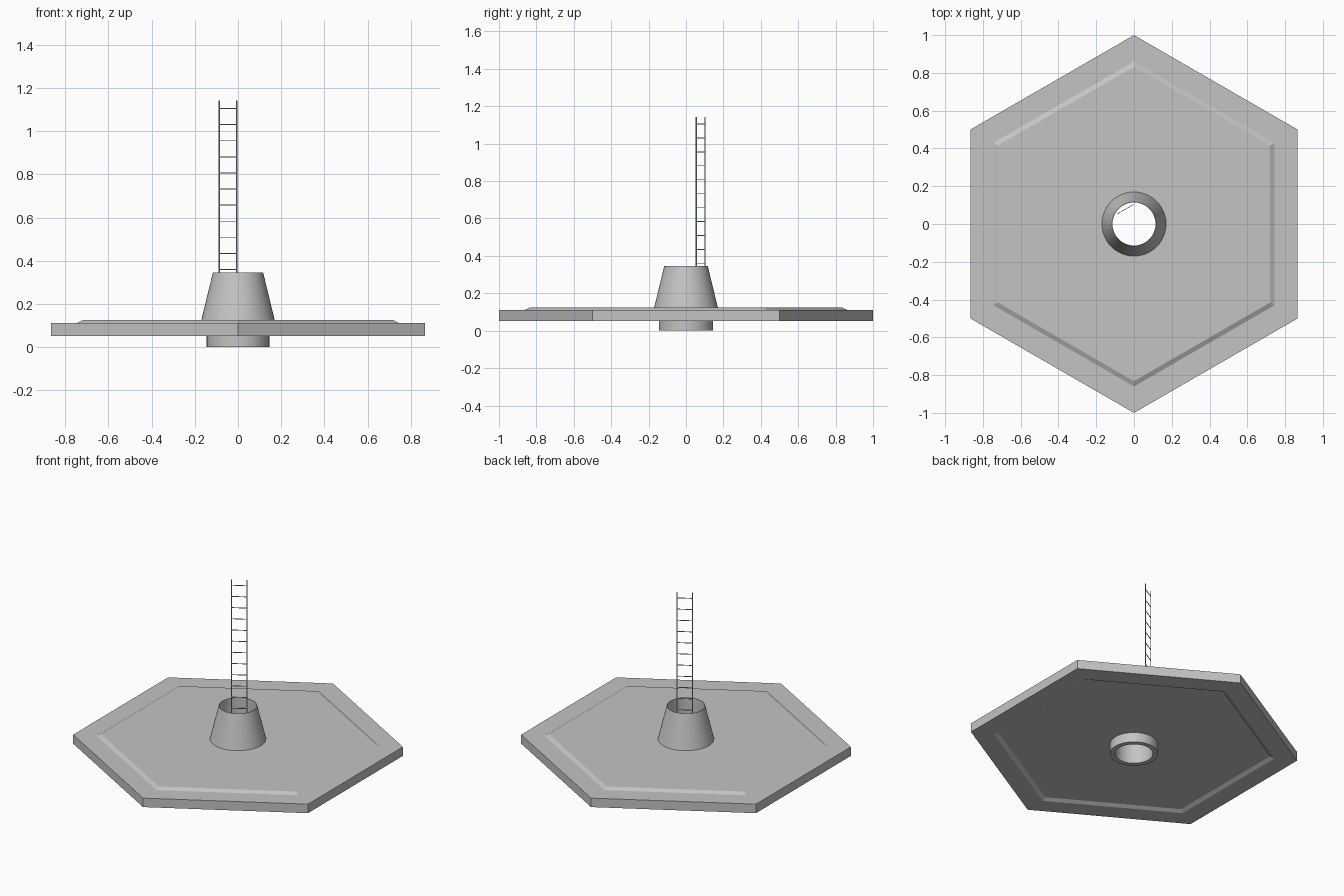
import bpy, bmesh, math
from mathutils import Vector, Matrix

if "Cube" in bpy.data.objects:
    bpy.data.objects.remove(bpy.data.objects["Cube"])

grey = bpy.data.materials.new("plain grey")
grey.diffuse_color = (0.55, 0.55, 0.55, 1)
grey.use_nodes = True
grey.node_tree.nodes["Principled BSDF"].inputs["Base Color"].default_value = grey.diffuse_color

SEG = 48


def hex_ring(r, z):
    # SEG points spread round a hexagon with corners on +y and -y
    pts = []
    for i in range(SEG):
        a = 2 * math.pi * i / SEG
        k = math.cos(math.pi / 6) / math.cos(a % (math.pi / 3) - math.pi / 6)
        pts.append((r * k * -math.sin(a), r * k * math.cos(a), z))
    return pts


def circle_ring(r, z):
    return [(-r * math.sin(2 * math.pi * i / SEG),
             r * math.cos(2 * math.pi * i / SEG), z) for i in range(SEG)]


def finish(name, bm, smooth=False):
    bmesh.ops.recalc_face_normals(bm, faces=bm.faces)
    me = bpy.data.meshes.new(name)
    bm.to_mesh(me)
    bm.free()
    me.materials.append(grey)
    ob = bpy.data.objects.new(name, me)
    bpy.context.collection.objects.link(ob)
    if smooth:
        bpy.context.view_layer.objects.active = ob
        ob.select_set(True)
        bpy.ops.object.shade_smooth_by_angle(angle=math.radians(30))
        ob.select_set(False)
    return ob


def loft(name, rings, smooth=False):
    # closed loop of rings joined by quads
    bm = bmesh.new()
    loops = [[bm.verts.new(p) for p in ring] for ring in rings]
    for a, b in zip(loops, loops[1:] + loops[:1]):
        for i in range(SEG):
            j = (i + 1) % SEG
            bm.faces.new((a[i], a[j], b[j], b[i]))
    return finish(name, bm, smooth)


# Hexagonal plate: raised panel on top, matching recess underneath
loft("hexagon_plate", [
    circle_ring(0.14, 0.125), hex_ring(0.832, 0.125), hex_ring(0.86, 0.112),
    hex_ring(1.0, 0.112), hex_ring(1.0, 0.052), hex_ring(0.86, 0.052),
    hex_ring(0.832, 0.065), circle_ring(0.14, 0.065)])

# Hollow funnel above the plate with a short collar below it
loft("funnel", [circle_ring(r, z) for r, z in (
    (0.114, 0.0), (0.145, 0.0), (0.145, 0.09), (0.17, 0.125),
    (0.116, 0.347), (0.114, 0.347))], True)

# Thin ladder standing in the opening
left, right = Vector((-0.086, 0.055, 0)), Vector((-0.005, 0.102, 0))
middle = (left + right) / 2
turn = Matrix.Rotation(math.atan2(right.y - left.y, right.x - left.x), 4, 'Z')


def bar(bm, centre, size):
    m = Matrix.Translation(centre) @ turn @ Matrix.Diagonal((*size, 1))
    bmesh.ops.create_cube(bm, size=1, matrix=m)


bm = bmesh.new()
bottom, top = 0.035, 1.143
for side in (left, right):
    bar(bm, side + Vector((0, 0, (bottom + top) / 2)), (0.005, 0.004, top - bottom))
for i in range(15):
    bar(bm, middle + Vector((0, 0, 1.105 - 0.0745 * i)),
        ((right - left).length, 0.003, 0.004))
finish("ladder", bm)
